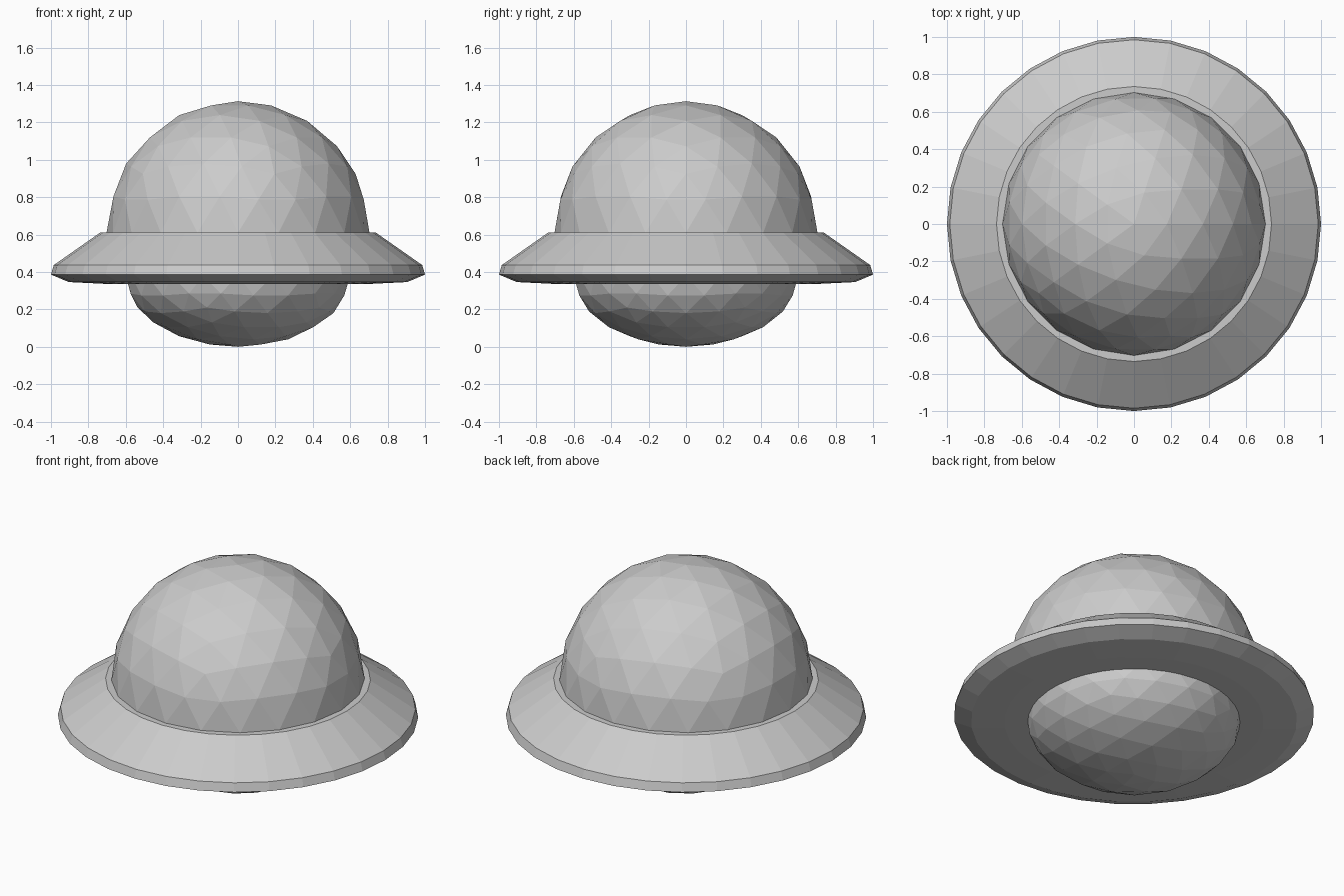
import bpy, bmesh
from math import cos, sin, tau
from mathutils import Matrix

if "Cube" in bpy.data.objects:
    bpy.data.objects.remove(bpy.data.objects["Cube"])


def finish(name, bm):
    bmesh.ops.recalc_face_normals(bm, faces=bm.faces)
    mesh = bpy.data.meshes.new(name)
    bm.to_mesh(mesh)
    bm.free()
    obj = bpy.data.objects.new(name, mesh)
    bpy.context.collection.objects.link(obj)
    return obj


def half_ball(name, radius, height, z, side):
    """Flat-faced icosphere half; side is +1 for the upper, -1 for the lower half."""
    bm = bmesh.new()
    bmesh.ops.create_icosphere(bm, subdivisions=3, radius=1)
    bmesh.ops.delete(bm, geom=[v for v in bm.verts if v.co.z * side < -0.01],
                     context='VERTS')
    # close the flat side, hidden inside the brim
    bmesh.ops.holes_fill(bm, edges=[e for e in bm.edges if e.is_boundary], sides=0)
    bm.transform(Matrix.Translation((0, 0, z)) @ Matrix.Diagonal((radius, radius, height, 1)))
    return finish(name, bm)


def lathe(name, profile, sides):
    """Solid of revolution from (radius, z) points, capped at both ends."""
    bm = bmesh.new()
    rings = [[bm.verts.new((r * cos(tau * i / sides), r * sin(tau * i / sides), z))
              for i in range(sides)] for r, z in profile]
    for a, b in zip(rings, rings[1:]):
        for i in range(sides):
            j = (i + 1) % sides
            bm.faces.new((a[i], a[j], b[j], b[i]))
    bm.faces.new(rings[0][::-1])
    bm.faces.new(rings[-1])
    return finish(name, bm)


# Upper dome
half_ball("dome", 0.703, 0.703, 0.61, 1)

# Sloping brim with a bevelled rim
lathe("brim", [(0.72, 0.337), (0.905, 0.346), (1.0, 0.386),
               (0.985, 0.437), (0.735, 0.612)], 32)

# Rounded underside
half_ball("lower_bowl", 0.6, 0.38, 0.38, -1)
